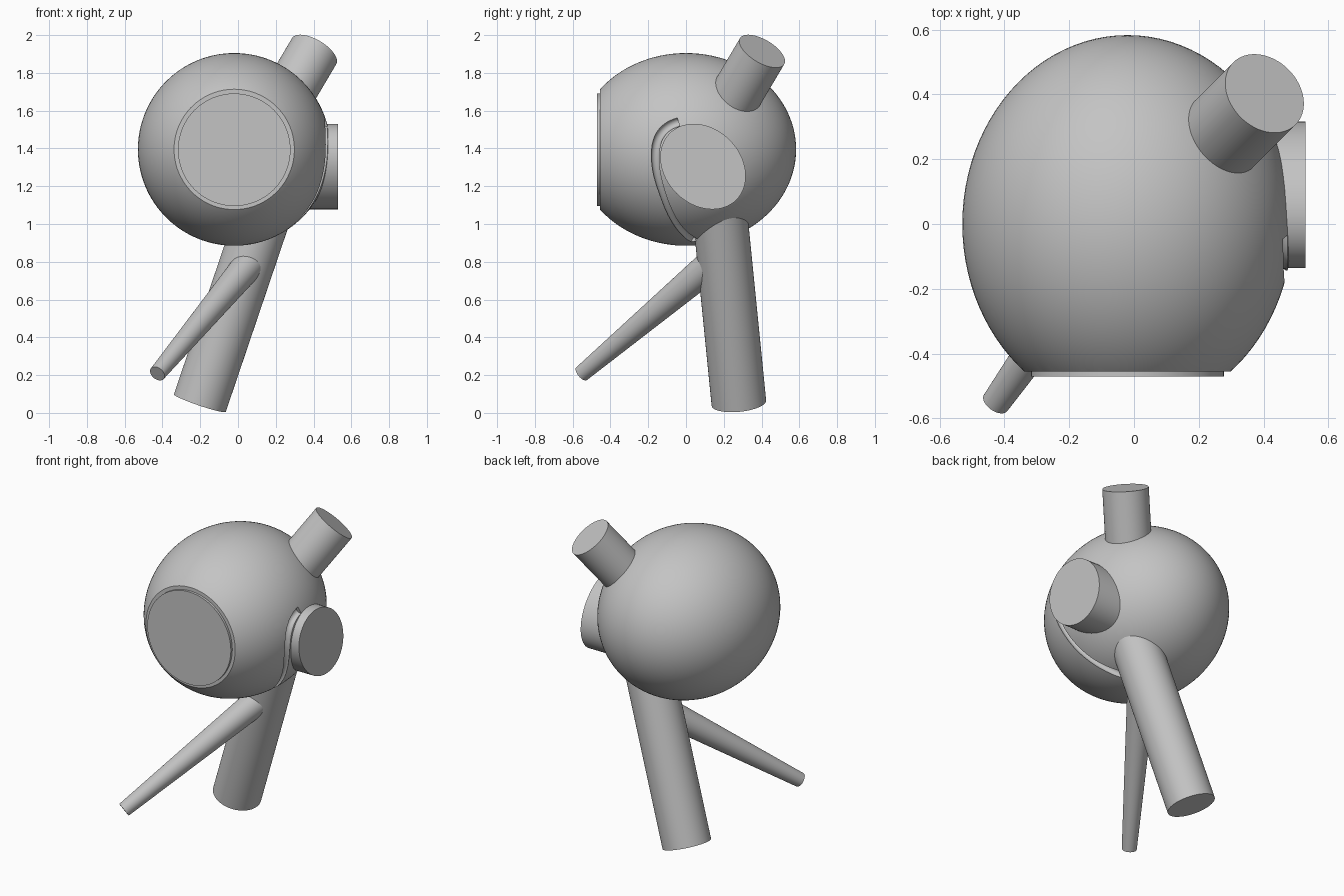
import bpy
import bmesh
import math
from mathutils import Matrix, Vector

if "Cube" in bpy.data.objects:
    bpy.data.objects.remove(bpy.data.objects["Cube"], do_unlink=True)

GREY = (0.55, 0.55, 0.55, 1)
grey = bpy.data.materials.new("plain_grey")
grey.use_nodes = True
grey.diffuse_color = GREY
for node in grey.node_tree.nodes:
    if node.type == "BSDF_PRINCIPLED":
        node.inputs["Base Color"].default_value = GREY

CENTRE = Vector((-0.02, 0, 1.395))
RADII = Vector((0.51, 0.583, 0.51))


def add_object(name, bm):
    mesh = bpy.data.meshes.new(name)
    bm.to_mesh(mesh)
    bm.free()
    mesh.materials.append(grey)
    obj = bpy.data.objects.new(name, mesh)
    bpy.context.collection.objects.link(obj)
    return obj


def select(obj):
    bpy.ops.object.select_all(action="DESELECT")
    obj.select_set(True)
    bpy.context.view_layer.objects.active = obj


def smooth(obj):
    select(obj)
    bpy.ops.object.shade_smooth_by_angle(angle=math.radians(35))


def tube(name, start, end, r_start, r_end):
    """Capped round bar between two points, optionally tapered."""
    start, end = Vector(start), Vector(end)
    axis = end - start
    turn = axis.to_track_quat("Z", "Y").to_matrix().to_4x4()
    bm = bmesh.new()
    bmesh.ops.create_cone(bm, cap_ends=True, segments=64, radius1=r_start,
                          radius2=r_end, depth=axis.length,
                          matrix=Matrix.Translation((start + end) / 2) @ turn)
    obj = add_object(name, bm)
    smooth(obj)
    return obj


# Round body, trimmed flat at the front
bm = bmesh.new()
bmesh.ops.create_uvsphere(bm, u_segments=96, v_segments=64, radius=1,
                          matrix=Matrix.Translation(CENTRE) @ Matrix.Diagonal((*RADII, 1)))
cut = bmesh.ops.bisect_plane(bm, geom=bm.verts[:] + bm.edges[:] + bm.faces[:],
                             plane_co=(0, -0.455, 0), plane_no=(0, -1, 0), clear_outer=True)
rim = [e for e in cut["geom_cut"] if isinstance(e, bmesh.types.BMEdge)]
bmesh.ops.edgeloop_fill(bm, edges=rim)
bmesh.ops.recalc_face_normals(bm, faces=bm.faces)
body = add_object("round_body", bm)

# Shallow curved groove on the left side, as a swept cutter
path = [(-0.04, 1.54), (-0.14, 1.51), (-0.18, 1.36), (-0.12, 1.15), (-0.05, 0.99), (0.05, 0.91)]
curve = bpy.data.curves.new("groove_cutter", "CURVE")
curve.dimensions = "3D"
curve.bevel_depth = 0.025
curve.use_fill_caps = True
spline = curve.splines.new("NURBS")
spline.points.add(len(path) - 1)
for point, (y, z) in zip(spline.points, path):
    h = 1 - (y / RADII.y) ** 2 - ((z - CENTRE.z) / RADII.z) ** 2
    point.co = (CENTRE.x + RADII.x * math.sqrt(max(h, 0)), y, z, 1)
spline.use_endpoint_u = True
cutter = bpy.data.objects.new("groove_cutter", curve)
bpy.context.collection.objects.link(cutter)
select(cutter)
bpy.ops.object.convert(target="MESH")
cutter = bpy.context.view_layer.objects.active
cutter.hide_render = True
bm = bmesh.new()
bm.from_mesh(cutter.data)
bmesh.ops.remove_doubles(bm, verts=bm.verts, dist=0.0001)
bmesh.ops.recalc_face_normals(bm, faces=bm.faces)
bm.to_mesh(cutter.data)
bm.free()
select(body)
groove = body.modifiers.new("groove", "BOOLEAN")
groove.operation = "DIFFERENCE"
groove.solver = "EXACT"
groove.object = cutter
bpy.ops.object.modifier_apply(modifier="groove")
bpy.data.objects.remove(cutter, do_unlink=True)
smooth(body)

# Front disc, slanted post, main leg and thin tapered leg
tube("front_disc", (-0.02, -0.3, 1.393), (-0.02, -0.47, 1.393), 0.298, 0.298)
tube("upper_post", (0.17, 0.17, 1.52), (0.403, 0.403, 1.915), 0.136, 0.136)
tube("main_leg", (-0.202, 0.28, 0.052), (0.17, 0.17, 1.15), 0.145, 0.145)
tube("thin_leg", (0.09, 0.18, 0.825), (-0.427, -0.552, 0.208), 0.085, 0.044)

# Oval side stub, its long axis running down toward the back
stub = tube("side_stub", (0.2, 0, 0), (0.53, 0, 0), 1, 1)
stub.data.transform(Matrix.Translation((0, 0.09, 1.304))
                    @ Matrix.Rotation(math.radians(-45), 4, "X")
                    @ Matrix.Diagonal((1, 0.25, 0.2, 1)))
smooth(stub)
